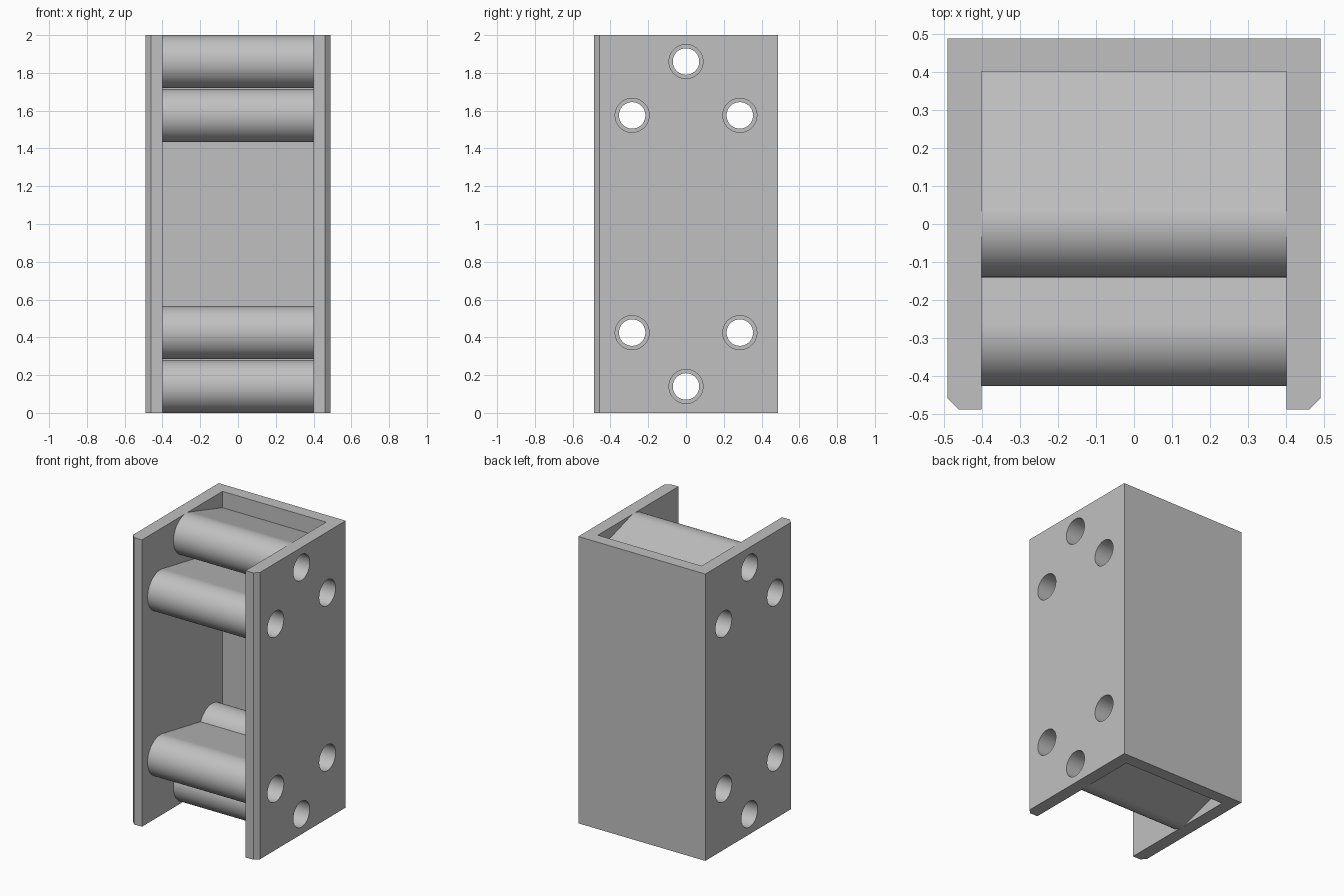
import bpy, bmesh, math

cube = bpy.data.objects.get("Cube")
if cube:
    bpy.data.objects.remove(cube, do_unlink=True)

grey = bpy.data.materials.new("plain_grey")
grey.use_nodes = True
GREY = (0.53, 0.53, 0.53, 1)
grey.diffuse_color = GREY
grey.node_tree.nodes["Principled BSDF"].inputs["Base Color"].default_value = GREY

HALF_X, HALF_Y, INNER_X, INNER_Y = 0.49, 0.487, 0.40, 0.40
CHAMFER = 0.03
TUBE_R = 0.14
BORE_R, COUNTERBORE_R = 0.07, 0.09
SEGMENTS = 64


def make_object(name, bm):
    bmesh.ops.recalc_face_normals(bm, faces=bm.faces)
    mesh = bpy.data.meshes.new(name)
    bm.to_mesh(mesh)
    bm.free()
    mesh.materials.append(grey)
    obj = bpy.data.objects.new(name, mesh)
    bpy.context.collection.objects.link(obj)
    return obj


def extrude_profile(name, points, direction):
    """Closed profile of 3D points swept along a direction."""
    bm = bmesh.new()
    face = bm.faces.new([bm.verts.new(p) for p in points])
    result = bmesh.ops.extrude_face_region(bm, geom=[face], use_keep_orig=True)
    moved = [v for v in result["geom"] if isinstance(v, bmesh.types.BMVert)]
    bmesh.ops.translate(bm, verts=moved, vec=direction)
    return make_object(name, bm)


def add_bore(bm, y, z):
    """Stepped round plug along x, wider towards both ends."""
    stations = [(-0.6, COUNTERBORE_R), (-0.2, COUNTERBORE_R), (-0.2, BORE_R),
                (0.2, BORE_R), (0.2, COUNTERBORE_R), (0.6, COUNTERBORE_R)]
    rings = []
    for x, r in stations:
        angles = [2 * math.pi * i / SEGMENTS for i in range(SEGMENTS)]
        rings.append([bm.verts.new((x, y + r * math.cos(a), z + r * math.sin(a)))
                      for a in angles])
    for a, b in zip(rings, rings[1:]):
        for i in range(SEGMENTS):
            j = (i + 1) % SEGMENTS
            bm.faces.new((a[i], a[j], b[j], b[i]))
    bm.faces.new(rings[0])
    bm.faces.new(rings[-1])


def teardrop_bar(name, y, z):
    """Round bar whose tangent sides taper to the back plate."""
    reach = HALF_Y - y
    start = math.acos(TUBE_R / reach)
    sweep = 2 * (math.pi - start)
    points = [(-INNER_X, y + reach, z)]
    for i in range(SEGMENTS + 1):
        a = start + sweep * i / SEGMENTS
        points.append((-INNER_X, y + TUBE_R * math.cos(a), z + TUBE_R * math.sin(a)))
    return extrude_profile(name, points, (2 * INNER_X, 0, 0))


# U-shaped channel with chamfered front corners
half = [(INNER_X, INNER_Y), (INNER_X, -HALF_Y), (HALF_X - CHAMFER, -HALF_Y),
        (HALF_X, -HALF_Y + CHAMFER), (HALF_X, HALF_Y)]
outline = half + [(-x, y) for x, y in reversed(half)]
parts = [extrude_profile("channel_body", [(x, y, 0) for x, y in outline], (0, 0, 2))]

# Three bars at each end
bores = bmesh.new()
for level, sign in (("upper", 1), ("lower", -1)):
    for place, y, offset in (("middle", 0, 0.86), ("front", -0.285, 0.575),
                             ("back", 0.285, 0.575)):
        z = 1 + sign * offset
        parts.append(teardrop_bar(f"{level}_{place}_bar", y, z))
        add_bore(bores, y, z)

# Bolt holes through walls and bars
cutter = make_object("bore_cutter", bores)
cutter.hide_render = True
for obj in parts:
    bpy.ops.object.select_all(action="DESELECT")
    obj.select_set(True)
    bpy.context.view_layer.objects.active = obj
    mod = obj.modifiers.new("bolt_holes", "BOOLEAN")
    mod.operation = "DIFFERENCE"
    mod.solver = "EXACT"
    mod.object = cutter
    bpy.ops.object.modifier_apply(modifier=mod.name)
    bpy.ops.object.shade_smooth_by_angle(angle=math.radians(25))
bpy.data.objects.remove(cutter, do_unlink=True)
